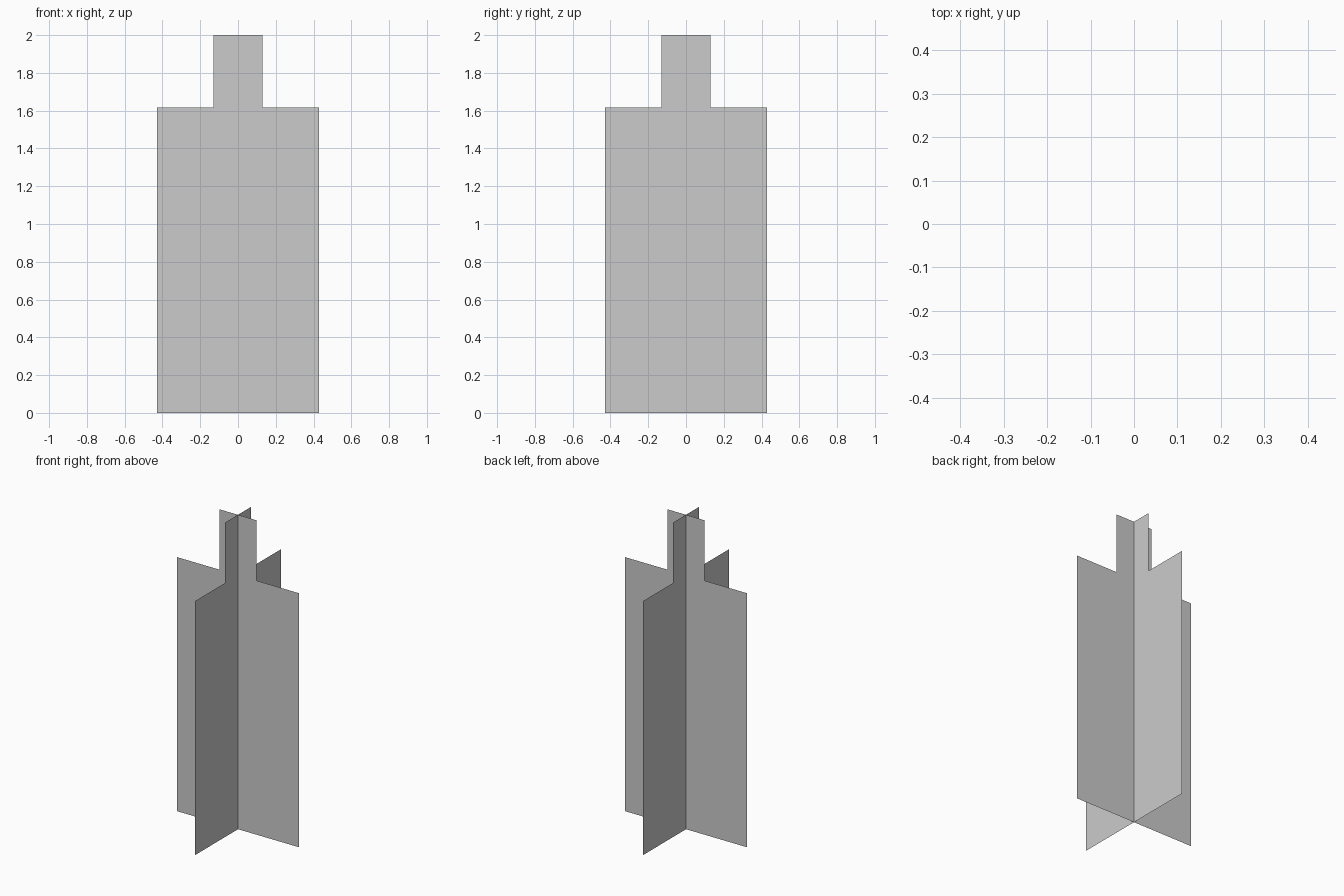
import bpy
from math import radians

if "Cube" in bpy.data.objects:
    bpy.data.objects.remove(bpy.data.objects["Cube"])

HALF_BODY, HALF_NECK = 0.43, 0.13
SHOULDER, TOP = 1.616, 2.0

# Right half of the stepped bottle outline, mirrored to the left
right = [(HALF_BODY, 0), (HALF_BODY, SHOULDER), (HALF_NECK, SHOULDER), (HALF_NECK, TOP)]
outline = right + [(-x, z) for x, z in reversed(right)]


def flat_panel(name, angle):
    """Thin upright card with the bottle outline, turned about z."""
    mesh = bpy.data.meshes.new(name)
    mesh.from_pydata([(x, 0, z) for x, z in outline], [], [range(len(outline))])
    panel = bpy.data.objects.new(name, mesh)
    panel.rotation_euler.z = radians(angle)
    bpy.context.collection.objects.link(panel)


# Two crossed cards
flat_panel("front_panel", 0)
flat_panel("side_panel", 90)
